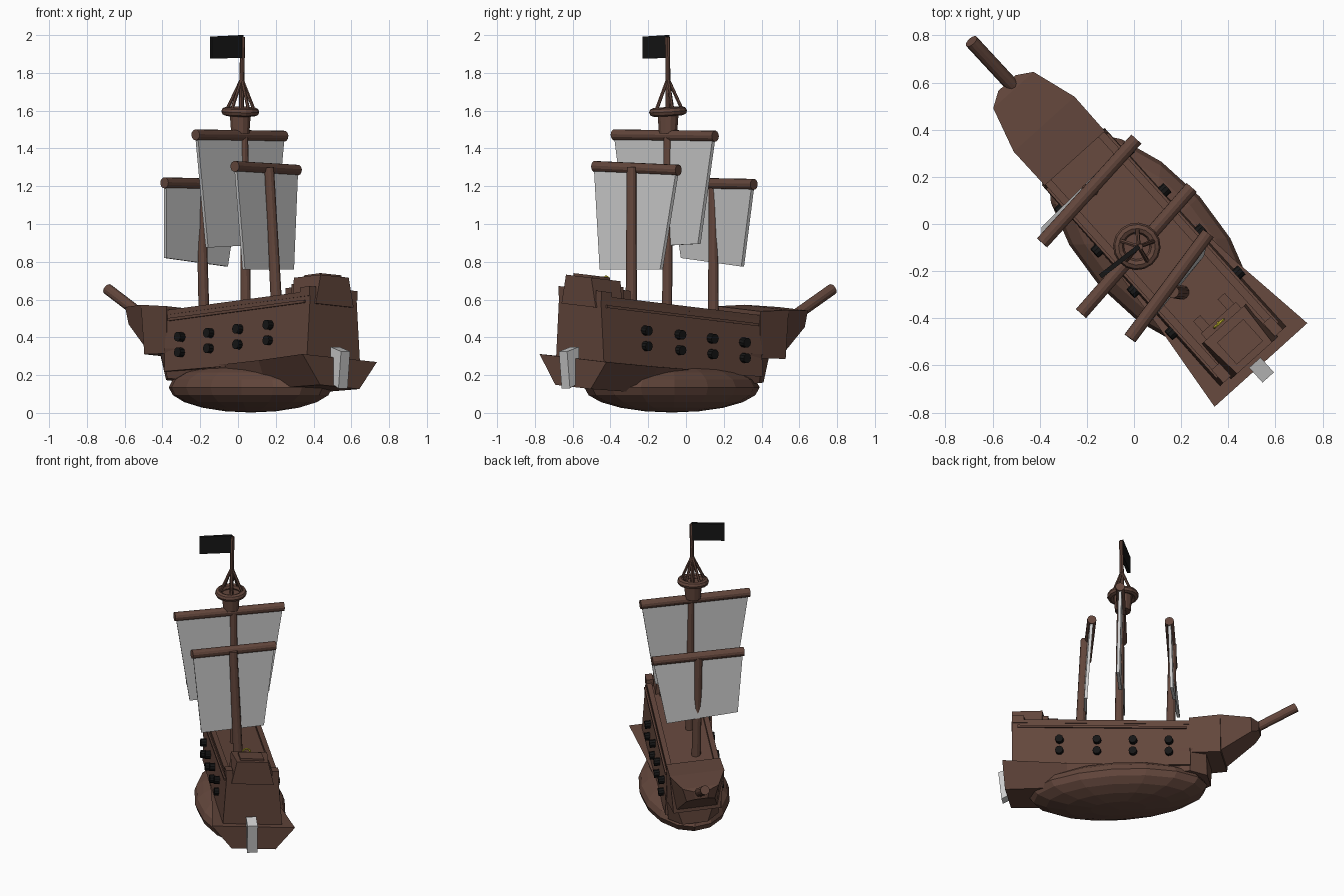
import bpy, bmesh, math
from mathutils import Vector

if "Cube" in bpy.data.objects:
    bpy.data.objects.remove(bpy.data.objects["Cube"])

def mat(name, c):
    m = bpy.data.materials.new(name)
    m.diffuse_color = (*c, 1)
    m.use_nodes = True
    m.node_tree.nodes["Principled BSDF"].inputs["Base Color"].default_value = m.diffuse_color
    return m

WOOD = mat("wood", (0.125, 0.062, 0.045))
BLACK = mat("black", (0.008, 0.008, 0.008))
YELLOW = mat("yellow", (0.6, 0.52, 0.03))
C, S = math.cos(math.radians(132)), math.sin(math.radians(132))

def P(a, b, z, tilt=True):
    """Ship frame (a forward, b to port) to world; hull is trimmed bow-down."""
    if tilt:
        z += -0.09 * a + 0.08 * b
    return Vector((C * a - S * b, S * a + C * b, z))

def finish(bm, name, m):
    bmesh.ops.recalc_face_normals(bm, faces=bm.faces)
    me = bpy.data.meshes.new(name)
    bm.to_mesh(me)
    bm.free()
    ob = bpy.data.objects.new(name, me)
    bpy.context.collection.objects.link(ob)
    if m:
        me.materials.append(m)
    return ob

def loft(name, rings, m=WOOD):
    bm = bmesh.new()
    vs = [[bm.verts.new(p) for p in r] for r in rings]
    n = len(vs[0])
    for r, q in zip(vs, vs[1:]):
        for i in range(n):
            j = (i + 1) % n
            bm.faces.new((r[i], r[j], q[j], q[i]))
    bm.faces.new(vs[0])
    bm.faces.new(vs[-1])
    return finish(bm, name, m)

def section(a, top, wt, bot, wb, tilt=True):
    return [P(a, wt, top, tilt), P(a, -wt, top, tilt), P(a, -wb, bot, tilt), P(a, wb, bot, tilt)]

def box(name, a0, a1, b0, b1, z0, z1, m=WOOD):
    return loft(name, [[P(a, b0, z0), P(a, b1, z0), P(a, b1, z1), P(a, b0, z1)] for a in (a0, a1)], m)

def rod(name, p, q, r, m=WOOD, n=12, r2=None):
    p, q = Vector(p), Vector(q)
    d = (q - p).normalized()
    u = d.orthogonal().normalized()
    w = d.cross(u)
    ang = [2 * math.pi * i / n for i in range(n)]
    return loft(name, [[c + (u * math.cos(t) + w * math.sin(t)) * k for t in ang]
                       for c, k in ((p, r), (q, r2 or r))], m)

def ring(name, center, axis, R, r, m, n=16, k=8):
    bpy.ops.mesh.primitive_torus_add(major_radius=R, minor_radius=r, major_segments=n,
                                     minor_segments=k, location=center)
    ob = bpy.context.object
    ob.name = name
    ob.rotation_euler = Vector(axis).to_track_quat('Z', 'Y').to_euler()
    ob.data.materials.append(m)
    return ob

# Hull: upper box, flared lower stern, rounded bilge
loft("upper_hull", [section(-0.755, 0.545, 0.165, 0.2, 0.19), section(0.385, 0.545, 0.165, 0.24, 0.18)])
loft("lower_stern", [section(-0.805, 0.218, 0.265, 0.065, 0.14), section(-0.4, 0.225, 0.215, 0.08, 0.15),
                     section(0.1, 0.24, 0.17, 0.14, 0.14)])
loft("fore_keel", [section(0.1, 0.34, 0.17, 0.16, 0.14), section(0.38, 0.36, 0.178, 0.205, 0.16),
                   section(0.48, 0.37, 0.13, 0.21, 0.08)])
bm = bmesh.new()
bmesh.ops.create_uvsphere(bm, u_segments=16, v_segments=10, radius=1)
for v in bm.verts:
    v.co = P(-0.1 + 0.57 * v.co.x, 0.285 * v.co.y, 0.135 + 0.133 * v.co.z, False)
finish(bm, "bilge", WOOD)

# Forecastle and tapering prow
loft("forecastle", [section(0.375, 0.585, 0.172, 0.335, 0.17), section(0.575, 0.61, 0.174, 0.35, 0.15)])
loft("prow", [section(0.57, 0.61, 0.174, 0.37, 0.13), section(0.765, 0.62, 0.115, 0.53, 0.09),
              section(0.805, 0.615, 0.05, 0.56, 0.04)])
rod("bowsprit", (-0.50, 0.57, 0.51), (-0.69, 0.775, 0.655), 0.03)

# Rails, stern wall and poop cabin
for s, side in ((1, "port"), (-1, "starboard")):
    box(side + "_rail", -0.74, 0.38, s * 0.135, s * 0.168, 0.54, 0.565)
    box(side + "_wale", -0.72, 0.36, s * 0.16, s * 0.178, 0.505, 0.52)
    box(side + "_poop_rail", -0.755, -0.68, s * 0.125, s * 0.17, 0.54, 0.59)
    box(side + "_poop_step", -0.535, -0.475, s * 0.05, s * 0.09, 0.54, 0.61)
loft("poop_cabin", [section(-0.765, 0.655, 0.10, 0.5, 0.135), section(-0.57, 0.655, 0.115, 0.5, 0.13)])
box("poop_roof", -0.735, -0.61, -0.075, 0.075, 0.65, 0.668)
box("poop_bench", -0.575, -0.535, -0.10, 0.10, 0.54, 0.625)
wheel = P(-0.555, 0.015, 0.645)
ring("steering_wheel", wheel, P(1, 0, 0, False), 0.025, 0.006, YELLOW, 14, 6)
rod("wheel_post", P(-0.545, 0.015, 0.6), wheel, 0.006, YELLOW, 6)

# Grey rudder plank
loft("rudder", [[P(a, b, z, False) for a, z in ((-0.78, 0.35), (-0.865, 0.325), (-0.845, 0.13), (-0.78, 0.16))]
                for b in (-0.02, 0.045)], None)

# Cannons, two rows each side
for s in (1, -1):
    for a in (-0.45, -0.21, 0.02, 0.25):
        for z in (0.41, 0.328):
            rod("cannon", P(a, s * 0.15, z), P(a, s * 0.208, z), 0.026, BLACK, 10)

# Masts, yards and sails (bottom-left, bottom-right sail corners)
rigs = [
    ("fore", (-0.178, 0.145, 0.45), (-0.198, 0.145, 1.21), 0.03,
     (-0.39, -0.08, 1.218), (0.01, 0.36, 1.21), (-0.385, -0.02, 0.82), (-0.06, 0.30, 0.775)),
    ("main", (0.042, -0.1, 0.5), (0.03, -0.095, 1.5), 0.028,
     (-0.225, -0.38, 1.472), (0.245, 0.155, 1.465), (-0.165, -0.30, 0.875), (0.19, 0.07, 0.895)),
    ("mizzen", (0.205, -0.29, 0.55), (0.165, -0.288, 1.3), 0.031,
     (-0.017, -0.485, 1.305), (0.315, -0.04, 1.285), (0.03, -0.45, 0.76), (0.29, -0.13, 0.76)),
]
for name, foot, head, r, y0, y1, s0, s1 in rigs:
    rod(name + "_mast", foot, head, r, WOOD, 12, r * 0.85)
    rod(name + "_yard", y0, y1, 0.029)
    y0, y1, s0, s1 = map(Vector, (y0, y1, s0, s1))
    t = P(0.01, 0, 0, False)
    corners = (y0.lerp(y1, 0.01), y1.lerp(y0, 0.01), s1, s0)
    loft(name + "_sail", [[p + t * k for p in corners] for k in (-1, 1)], None)

# Crow's nest with stays, topmast and flag
top = Vector((0.012, -0.095, 1.595))
rod("nest_base", (0.012, -0.095, 1.48), (0.012, -0.095, 1.59), 0.05, WOOD, 12, 0.058)
ring("nest_rim", top, (0.02, -0.06, 1), 0.078, 0.023, WOOD)
rod("topmast", (0.014, -0.095, 1.45), (0.025, -0.097, 1.99), 0.013, WOOD, 8)
for i in range(5):
    t = 2 * math.pi * i / 5 + 0.3
    rod("stay", top + Vector((0.08 * math.cos(t), 0.08 * math.sin(t), 0)), (0.02, -0.096, 1.77), 0.009, WOOD, 6)
f0, f1 = Vector((0.022, -0.095, 0)), Vector((-0.143, -0.222, 0))
n = Vector((-0.006, 0.008, 0))
loft("flag", [[f0 + n * k + Vector((0, 0, 1.88)), f1 + n * k + Vector((0, 0, 1.875)),
               f1 + n * k + Vector((0, 0, 1.992)), f0 + n * k + Vector((0, 0, 2.0))] for k in (-1, 1)], BLACK)
